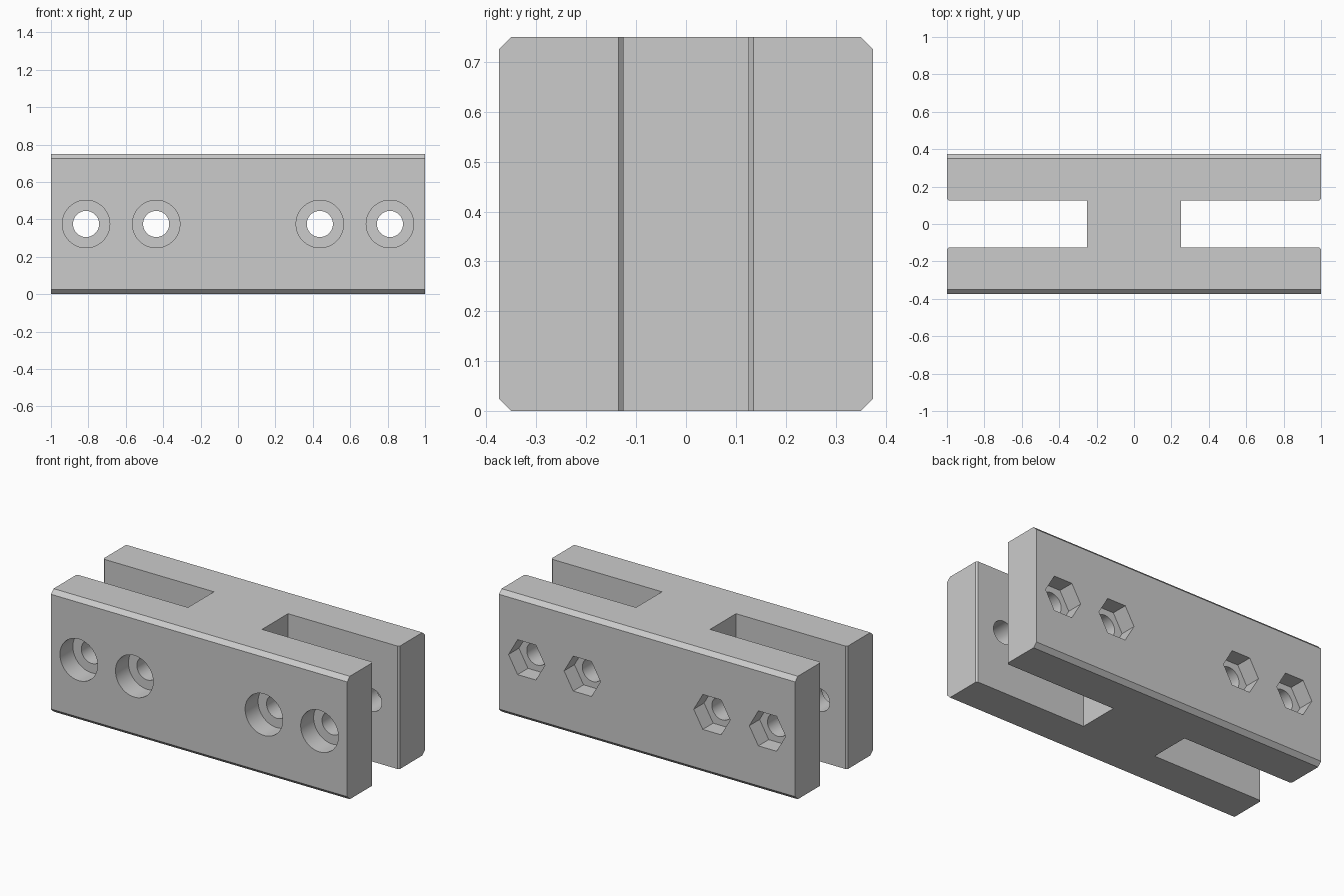
import bpy, bmesh
from math import cos, sin, pi, radians
from mathutils import Vector

cube = bpy.data.objects.get("Cube")
if cube:
    bpy.data.objects.remove(cube, do_unlink=True)

LENGTH, DEPTH, HEIGHT = 1.0, 0.375, 0.75   # half length, half depth, full height
WEB, SLOT, LIP = 0.25, 0.125, 0.01         # half web, half slot, slot mouth chamfer
HOLES = (-0.8125, -0.4375, 0.4375, 0.8125)


def add_prism(bm, points, sweep):
    """Extrude a closed outline along a vector."""
    face = bm.faces.new([bm.verts.new(p) for p in points])
    ext = bmesh.ops.extrude_face_region(bm, geom=[face])
    verts = [g for g in ext["geom"] if isinstance(g, bmesh.types.BMVert)]
    bmesh.ops.translate(bm, vec=Vector(sweep), verts=verts)


def make_object(name, bm):
    bmesh.ops.recalc_face_normals(bm, faces=bm.faces)
    mesh = bpy.data.meshes.new(name)
    bm.to_mesh(mesh)
    bm.free()
    obj = bpy.data.objects.new(name, mesh)
    bpy.context.collection.objects.link(obj)
    return obj


def row_cutter(name, sides, radius, y0, y1):
    """One prism across the depth at each hole position."""
    bm = bmesh.new()
    for x in HOLES:
        ring = [(x + radius * cos(2 * pi * i / sides), y0,
                 HEIGHT / 2 + radius * sin(2 * pi * i / sides)) for i in range(sides)]
        add_prism(bm, ring, (0, y1 - y0, 0))
    obj = make_object(name, bm)
    obj.hide_render = True
    return obj


# H-shaped block: one quarter outline, mirrored around both axes
quarter = [(LENGTH, DEPTH), (LENGTH, SLOT + LIP), (LENGTH - LIP, SLOT), (WEB, SLOT)]
half = quarter + [(x, -y) for x, y in reversed(quarter)]
outline = half + [(-x, y) for x, y in reversed(half)]
bm = bmesh.new()
add_prism(bm, [(x, y, 0) for x, y in outline], (0, 0, HEIGHT))

# Chamfer the four long outer edges
long_edges = [e for e in bm.edges
              if all(abs(abs(v.co.y) - DEPTH) < 1e-4 for v in e.verts)
              and abs(e.verts[0].co.x - e.verts[1].co.x) > LENGTH]
bmesh.ops.bevel(bm, geom=long_edges, offset=0.025, segments=1, affect='EDGES')
block = make_object("clamp_block", bm)

# Bolt holes, round counterbores in front, hexagonal nut pockets behind
cutters = [
    row_cutter("bolt_hole_cutter", 48, 0.07, -0.5, 0.5),
    row_cutter("counterbore_cutter", 64, 0.127, -0.5, -DEPTH + 0.125),
    row_cutter("nut_pocket_cutter", 6, 0.123, DEPTH - 0.1, 0.5),
]
bpy.context.view_layer.objects.active = block
for cutter in cutters:
    mod = block.modifiers.new(cutter.name, 'BOOLEAN')
    mod.operation = 'DIFFERENCE'
    mod.solver = 'EXACT'
    mod.object = cutter
    bpy.ops.object.modifier_apply(modifier=mod.name)
for cutter in cutters:
    bpy.data.objects.remove(cutter, do_unlink=True)

# Plain grey material
grey = bpy.data.materials.new("light_grey")
grey.use_nodes = True
colour = (0.6, 0.6, 0.6, 1)
grey.diffuse_color = colour
grey.node_tree.nodes["Principled BSDF"].inputs["Base Color"].default_value = colour
block.data.materials.clear()
block.data.materials.append(grey)

# Smooth bores, sharp edges
bpy.ops.object.select_all(action='DESELECT')
block.select_set(True)
bpy.ops.object.shade_smooth_by_angle(angle=radians(30))
